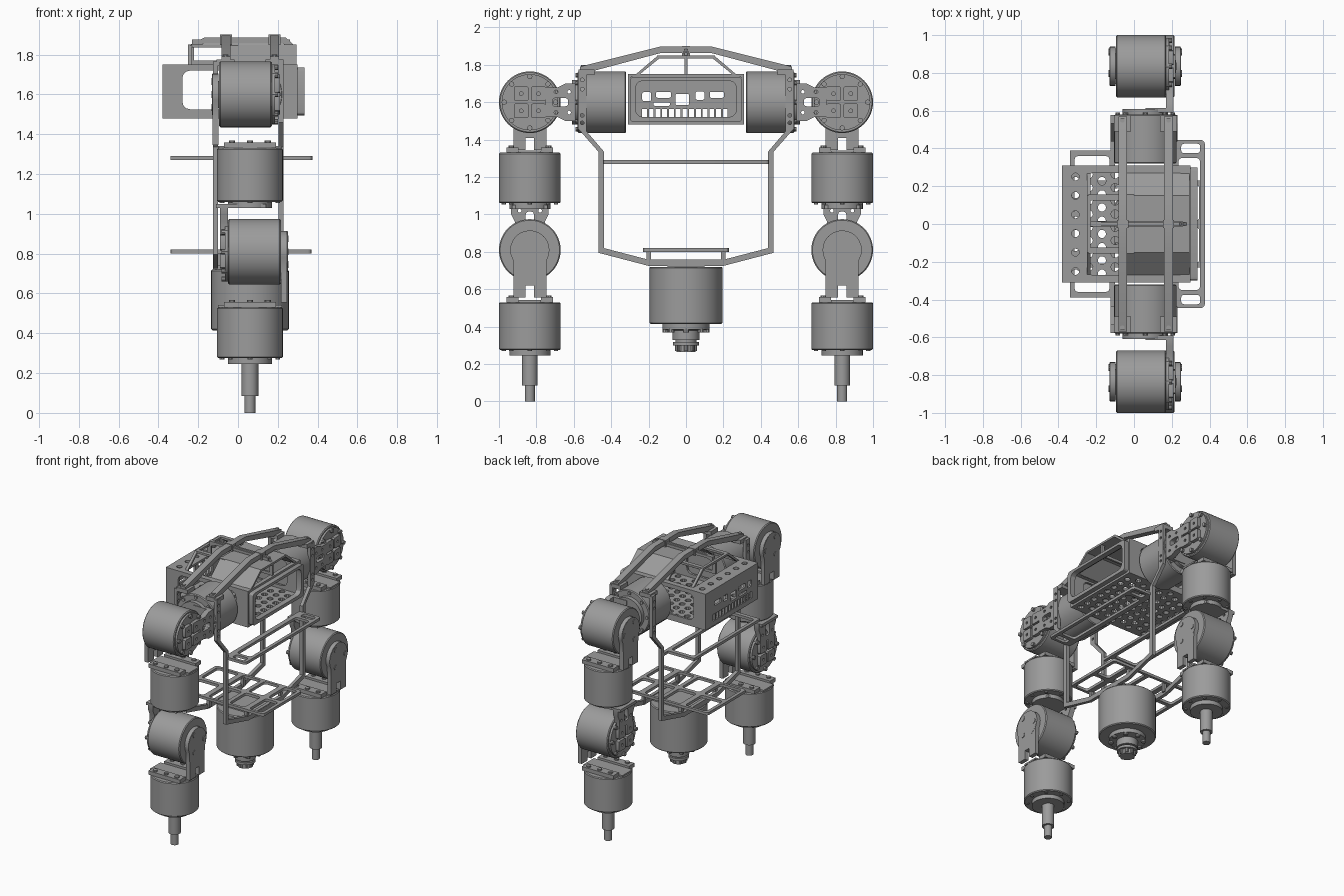
import bpy, math
from mathutils import Matrix, Vector

if "Cube" in bpy.data.objects:
    bpy.data.objects.remove(bpy.data.objects["Cube"])

GREY = bpy.data.materials.new("machined_grey")
GREY.use_nodes = True
TONE = (0.33, 0.33, 0.33, 1)
GREY.diffuse_color = TONE
GREY.node_tree.nodes["Principled BSDF"].inputs["Base Color"].default_value = TONE

X, Y, Z = Vector((1, 0, 0)), Vector((0, 1, 0)), Vector((0, 0, 1))
PLANES = {"x": (Y, Z, X), "y": (X, Z, -Y), "z": (X, Y, Z)}
CX = 0.06          # common axis of all drive units
ARM = 0.835        # distance of each arm from the middle
R = 0.165          # drive housing radius
made = []


def add(name, mesh):
    ob = bpy.data.objects.new(name, mesh)
    bpy.context.collection.objects.link(ob)
    mesh.materials.clear()
    mesh.materials.append(GREY)
    made.append(ob)
    return ob


def plate(name, axis, at, thick, outer, holes=()):
    """Flat plate across an axis, centred at 'at', with cut-outs."""
    cu = bpy.data.curves.new(name, "CURVE")
    cu.dimensions, cu.fill_mode, cu.extrude = "2D", "BOTH", thick / 2
    for loop in [outer, *holes]:
        sp = cu.splines.new("POLY")
        sp.points.add(len(loop) - 1)
        for p, (u, v) in zip(sp.points, loop):
            p.co = (u, v, 0, 1)
        sp.use_cyclic_u = True
    tmp = bpy.data.objects.new(name, cu)
    mesh = bpy.data.meshes.new_from_object(tmp)
    bpy.data.objects.remove(tmp)
    u, v, w = PLANES[axis]
    m = Matrix((u, v, w)).transposed().to_4x4()
    m.translation = w * (at if axis != "y" else -at)
    mesh.transform(m)
    return add(name, mesh)


def rect(u0, u1, v0, v1, r=0.0):
    if not r:
        return [(u0, v0), (u1, v0), (u1, v1), (u0, v1)]
    corners = [(u1 - r, v1 - r), (u0 + r, v1 - r), (u0 + r, v0 + r), (u1 - r, v0 + r)]
    return [(cu + r * math.cos(math.radians(90 * i + t)), cv + r * math.sin(math.radians(90 * i + t)))
            for i, (cu, cv) in enumerate(corners) for t in (0, 30, 60, 90)]


def circle(u, v, r, n=16):
    return [(u + r * math.cos(2 * math.pi * i / n), v + r * math.sin(2 * math.pi * i / n)) for i in range(n)]


def box(name, x0, x1, y0, y1, z0, z1):
    return plate(name, "z", (z0 + z1) / 2, z1 - z0, rect(min(x0, x1), max(x0, x1), min(y0, y1), max(y0, y1)))


def lathe(name, axis, u, v, profile, n=48):
    """Solid of revolution: profile of (radius, position along axis)."""
    a, b, w = PLANES[axis]
    if axis == "y":
        w = -w
    verts, faces = [], []
    for r, h in profile:
        verts += [a * p + b * q + w * h for p, q in circle(u, v, r, n)]
    for k in range(len(profile) - 1):
        faces += [(k * n + i, k * n + (i + 1) % n, (k + 1) * n + (i + 1) % n, (k + 1) * n + i) for i in range(n)]
    faces += [tuple(range(n)), tuple(range(len(verts) - n, len(verts)))]
    me = bpy.data.meshes.new(name)
    me.from_pydata(verts, [], faces)
    import bmesh
    bm = bmesh.new()
    bm.from_mesh(me)
    bmesh.ops.recalc_face_normals(bm, faces=bm.faces)
    bm.to_mesh(me)
    bm.free()
    return add(name, me)


def drum(name, axis, u, v, r, lo, hi, c=0.006):
    return lathe(name, axis, u, v, [(r - c, lo), (r, lo + c), (r, hi - c), (r - c, hi)])


def ring_of(name, axis, u, v, ring, r, lo, hi, count):
    for p, q in circle(u, v, ring, count):
        lathe(name, axis, p, q, [(r, lo), (r, hi)], 10)


def pivot(name, d, cy, zc, toward):
    """Joint drive across x: slotted bracket on side d, fork plate on the other."""
    span = lambda p, q: sorted((CX + d * p, CX + d * q))
    drum(name + "_housing", "x", cy, zc, R, *span(-0.155, 0.11))
    lathe(name + "_face", "x", cy, zc, [(0.15, h) for h in span(0.11, 0.125)])
    ring_of(name + "_face_bolt", "x", cy, zc, 0.137, 0.014, *span(0.11, 0.142), 8)
    for a in (-1, 1):
        for b in (-1, 1):
            u, v = cy + a * 0.046, zc + b * 0.046
            plate(name + "_pad", "x", CX + d * 0.135, 0.03,
                  rect(u - 0.039, u + 0.039, v - 0.039, v + 0.039, 0.01), [circle(u, v, 0.01, 10)])
    # bracket carrying the face to the neighbouring part
    place = (lambda a, b: (cy + toward * a, zc + b)) if toward else (lambda a, b: (cy + b, zc + a))
    shape = [(0.085, -0.08), (0.15, -0.08), (0.19, -0.1), (0.24, -0.1),
             (0.24, 0.1), (0.19, 0.1), (0.15, 0.08), (0.085, 0.08)]
    holes = [circle(a, b, 0.01, 10) for a in (0.14, 0.21) for b in (-0.055, 0.055)]
    holes.append(rect(0.12, 0.205, -0.022, 0.022, 0.015))
    plate(name + "_bracket", "x", CX + d * 0.13, 0.04, [place(*p) for p in shape],
          [[place(*p) for p in h] for h in holes])
    # round-headed fork plate reaching down to the drive below
    arc = [(cy + 0.105 * math.cos(math.radians(t)), zc + 0.105 * math.sin(math.radians(t))) for t in range(-30, 211, 15)]
    tail = [(-0.088, -0.12), (-0.088, -0.255), (-0.022, -0.255), (-0.022, -0.19),
            (0.022, -0.19), (0.022, -0.255), (0.088, -0.255), (0.088, -0.12)]
    plate(name + "_fork", "x", CX - d * 0.172, 0.03, arc + [(cy + a, zc + b) for a, b in tail])
    lathe(name + "_hub", "x", cy, zc, sorted([(0.06, CX - d * 0.15), (0.103, CX - d * 0.19)], key=lambda p: p[1]))
    ring_of(name + "_fork_bolt", "x", cy, zc, 0.075, 0.018, *span(-0.194, -0.18), 3)


def upright(name, cy, lo, hi):
    """Vertical drive with clamp bars on its top."""
    drum(name + "_housing", "z", CX, cy, R, lo, hi)
    lathe(name + "_lower_flange", "z", CX, cy, [(0.11, lo - 0.03), (0.11, lo)])
    ring_of(name + "_flange_bolt", "z", CX, cy, 0.14, 0.012, lo - 0.006, lo, 8)
    for s in (-1, 1):
        box(name + "_clamp", CX - 0.13, CX + 0.13, cy + s * 0.06, cy + s * 0.125, hi, hi + 0.028)
        for k in (-1, 0, 1):
            lathe(name + "_clamp_bolt", "z", CX + k * 0.09, cy + s * 0.1, [(0.016, hi), (0.016, hi + 0.038)], 10)
    box(name + "_fork_foot", CX - 0.16, CX + 0.16, cy - 0.06, cy + 0.06, hi, hi + 0.012)


# Arms
for s in (-1, 1):
    cy = s * ARM
    side = "front" if s < 0 else "back"
    pivot(side + "_shoulder", 1, cy, 1.60, -s)
    upright(side + "_upper_arm", cy, 1.06, 1.33)
    pivot(side + "_elbow", -1, cy, 0.81, 0)
    box(side + "_elbow_flange", -0.11, CX + 0.08, cy - 0.095, cy + 0.095, 1.03, 1.05)
    upright(side + "_forearm", cy, 0.275, 0.53)
    lathe(side + "_wrist_shaft", "z", CX, cy, [(0.027, 0), (0.027, 0.085), (0.042, 0.085), (0.042, 0.25)], 32)

    # Torso roll drive with its output flange
    lo, hi = sorted((s * 0.32, s * 0.58))
    drum(side + "_torso_drive", "y", CX, 1.60, R, lo, hi)
    lathe(side + "_torso_flange", "y", CX, 1.60, [(0.12, h) for h in sorted((s * 0.575, s * 0.61))])
    box(side + "_flange_arm", CX, 0.21, s * 0.59, s * 0.615, 1.5, 1.7)
    ring_of(side + "_flange_bolt", "y", CX, 1.60, 0.145, 0.012, *sorted((s * 0.57, s * 0.59)), 8)
    for x in (-0.062, 0.183):
        box(side + "_rail_foot", x - 0.045, x + 0.045, s * 0.49, s * 0.575, 1.745, 1.775)
        for y in (0.51, 0.55):
            lathe(side + "_rail_bolt", "z", x, s * y, [(0.013, 1.77), (0.013, 1.80)], 10)


def mirrored(half):
    return half + [(-u, v) for u, v in reversed(half)]


# Torso side frames and arched top rails
outer = [(0.578, 1.765), (0.578, 1.46), (0.468, 1.335), (0.468, 0.795), (0.2, 0.725)]
inner = [(0.532, 1.765), (0.532, 1.445), (0.438, 1.335), (0.438, 0.82), (0.2, 0.758)]
bolt_holes = [circle(s * 0.555, z, 0.01, 10) for s in (-1, 1) for z in (1.49, 1.53, 1.67, 1.72)]
arch = mirrored([(0.568, 1.79), (0.14, 1.897)]) + mirrored([(-0.568, 1.748), (-0.14, 1.862)])
for side, x, xr in (("left", 0.217, 0.183), ("right", -0.113, -0.06)):
    plate(side + "_side_frame", "x", x, 0.025, mirrored(outer) + mirrored([(-u, v) for u, v in inner]), bolt_holes)
    plate(side + "_top_rail", "x", xr, 0.046, arch)
    box(side + "_rail_clip", xr - 0.03, xr + 0.03, -0.022, 0.022, 1.85, 1.9)
box("top_crossbar", -0.23, 0.26, -0.014, 0.014, 1.855, 1.875)

# Waist drive and output stack
drum("waist_drive", "z", CX, 0, 0.195, 0.415, 0.72)
lathe("waist_output", "z", CX, 0, [(0.05, 0.265), (0.05, 0.3), (0.07, 0.3), (0.07, 0.318), (0.055, 0.318), (0.055, 0.328),
                                   (0.072, 0.328), (0.072, 0.38), (0.125, 0.385), (0.125, 0.415)])
ring_of("waist_output_bolt", "z", CX, 0, 0.048, 0.012, 0.27, 0.3, 8)
ring_of("waist_rim_bolt", "z", CX, 0, 0.11, 0.016, 0.37, 0.39, 8)
box("waist_mount", -0.125, 0.23, -0.1, 0.1, 0.72, 0.752)

# Horizontal bumper frames
plate("left_bumper", "z", 1.28, 0.02, rect(0.2, 0.375, -0.445, 0.445, 0.02),
      [rect(0.235, 0.35, -0.35, 0.35, 0.02)] + [rect(0.25, 0.35, min(a, b), max(a, b), 0.015)
                                             for a, b in ((0.375, 0.425), (-0.375, -0.425))])
plate("right_bumper", "z", 1.28, 0.02, [(-0.1, 0.45), (-0.125, 0.45), (-0.125, 0.39), (-0.34, 0.39), (-0.34, -0.39),
      (-0.125, -0.39), (-0.125, -0.45), (-0.1, -0.45)], [rect(-0.315, -0.13, -0.36, 0.36, 0.02)])
windows = [rect(a, b, c, d, 0.02) for a, b in ((-0.315, -0.14), (-0.1, 0.045), (0.075, 0.2), (0.24, 0.345))
           for c, d in ((-0.21, -0.015), (0.015, 0.21))]
plate("lower_bumper", "z", 0.81, 0.02, rect(-0.34, 0.37, -0.23, 0.23, 0.02), windows)
for y in (-0.2, 0.2):
    for x in (-0.1, 0.21):
        box("lower_bumper_post", x - 0.012, x + 0.012, y - 0.012, y + 0.012, 0.74, 0.81)

# Electronics box: perforated floor, open sides, port panel, open bezel
grid = [circle(-0.31 + 0.07 * i, (j - 3.5) * 0.07 + (0.0175 if i % 2 else -0.0175), 0.022, 10)
        for i in range(9) for j in range(8)]
plate("box_floor", "z", 1.49, 0.02, rect(-0.38, 0.3, -0.31, 0.31), grid)
for y in (-0.302, 0.302):
    plate("box_side", "y", y, 0.016, rect(-0.38, 0.3, 1.48, 1.75), [rect(-0.28, 0.2, 1.525, 1.72, 0.04)])
ports = [rect(y - w, y + w, z - h, z + h, 0.008) for y, z, w, h in (
    (-0.21, 1.63, 0.024, 0.024), (-0.12, 1.64, 0.04, 0.016), (-0.02, 1.615, 0.037, 0.03),
    (0.075, 1.635, 0.024, 0.022), (0.165, 1.64, 0.038, 0.016), (-0.13, 1.59, 0.045, 0.009))]
grille = [rect(-0.235 + 0.036 * i, -0.209 + 0.036 * i, 1.515, 1.565) for i in range(13)]
plate("port_panel", "x", -0.372, 0.016, rect(-0.31, 0.31, 1.48, 1.75), ports + grille)
plate("box_bezel", "x", 0.315, 0.04, rect(-0.3, 0.3, 1.495, 1.735, 0.02), [rect(-0.27, 0.27, 1.52, 1.715, 0.04)])
lid_holes = [circle(-0.31, (i - 2.5) * 0.1, 0.02, 12) for i in range(6)]
plate("box_lid", "z", 1.742, 0.016, rect(-0.38, 0.3, -0.31, 0.31), lid_holes + [rect(-0.25, 0.27, -0.27, 0.27, 0.03)])

# Raised hood: solid roof toward the left, open ribs toward the right
hood = mirrored([(0.285, 1.735), (0.15, 1.85)]) + mirrored([(-0.265, 1.735), (-0.142, 1.835)])
plate("hood_roof", "x", 0.125, 0.33, hood)
for x in (-0.24, 0.285):
    plate("hood_rib", "x", x, 0.02, hood)
for s in (-1, 1):
    box("hood_beam", -0.24, 0.0, s * 0.125, s * 0.155, 1.835, 1.85)
plate("hood_gable", "y", 0.0, 0.014, [(-0.25, 1.75), (-0.25, 1.845), (-0.17, 1.885), (0.24, 1.885), (0.29, 1.84), (0.29, 1.75)],
      [[(-0.22, 1.77), (-0.22, 1.835), (-0.16, 1.86), (0.22, 1.86), (0.265, 1.83), (0.265, 1.77)]])

# Smooth the turned surfaces, keep edges sharp
bpy.ops.object.select_all(action="DESELECT")
for ob in made:
    ob.select_set(True)
bpy.context.view_layer.objects.active = made[0]
bpy.ops.object.shade_smooth_by_angle(angle=math.radians(30))
